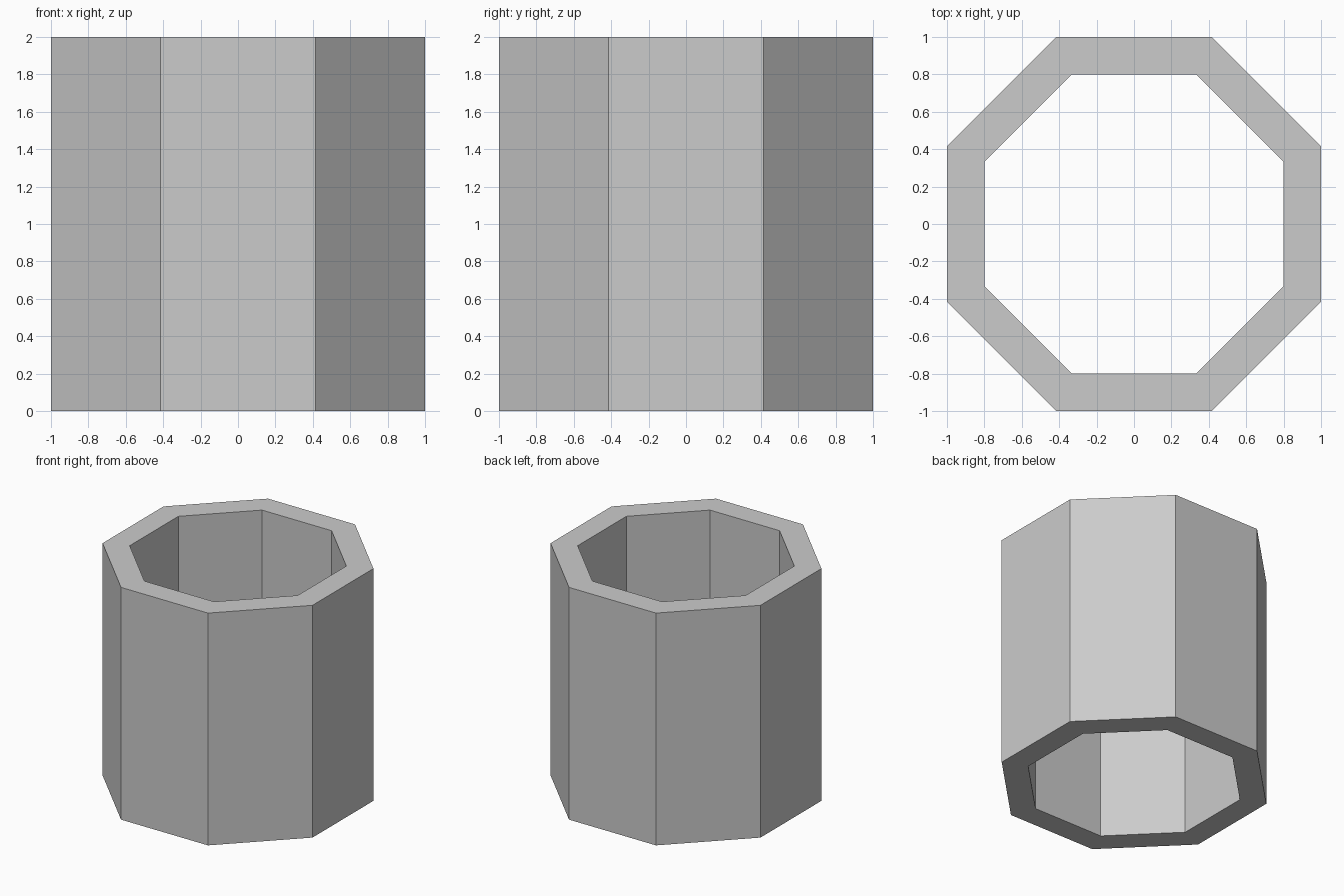
import bpy, bmesh, math

if "Cube" in bpy.data.objects:
    bpy.data.objects.remove(bpy.data.objects["Cube"])

SIDES = 8
LEVELS = [0.0, 0.8, 1.6, 1.8, 2.0]


def ring(bm, apothem, z):
    # octagon with flat sides facing the axes
    r = apothem / math.cos(math.pi / SIDES)
    return [bm.verts.new((r * math.cos((i + 0.5) * math.tau / SIDES),
                          r * math.sin((i + 0.5) * math.tau / SIDES), z))
            for i in range(SIDES)]


def bridge(bm, a, b):
    return [bm.faces.new((a[i], a[(i + 1) % SIDES], b[(i + 1) % SIDES], b[i]))
            for i in range(SIDES)]


bm = bmesh.new()

# Outer wall, split at the band heights
outer = [ring(bm, 1.0, z) for z in LEVELS]
for k in range(len(LEVELS) - 1):
    for i, face in enumerate(bridge(bm, outer[k], outer[k + 1])):
        axis_side = i % 2 == 1          # sides facing +-x and +-y
        # Tall light panel on axis sides, short one on diagonal sides
        if k == 2 or (k == 1 and axis_side):
            face.material_index = 1

# Inner wall and end rims
inner = [ring(bm, 0.8, z) for z in (0.0, 2.0)]
bridge(bm, inner[1], inner[0])
bridge(bm, outer[-1], inner[1])
bridge(bm, inner[0], outer[0])
bmesh.ops.recalc_face_normals(bm, faces=bm.faces)

mesh = bpy.data.meshes.new("octagonal_tube")
bm.to_mesh(mesh)
bm.free()

# Slot 0 stays empty for the plain grey body, slot 1 is the light panels
panel = bpy.data.materials.new("light_panel")
panel.diffuse_color = (0.8, 0.8, 0.8, 1.0)
panel.use_nodes = True
panel.node_tree.nodes["Principled BSDF"].inputs["Base Color"].default_value = panel.diffuse_color
mesh.materials.append(None)
mesh.materials.append(panel)

tube = bpy.data.objects.new("octagonal_tube", mesh)
bpy.context.collection.objects.link(tube)
